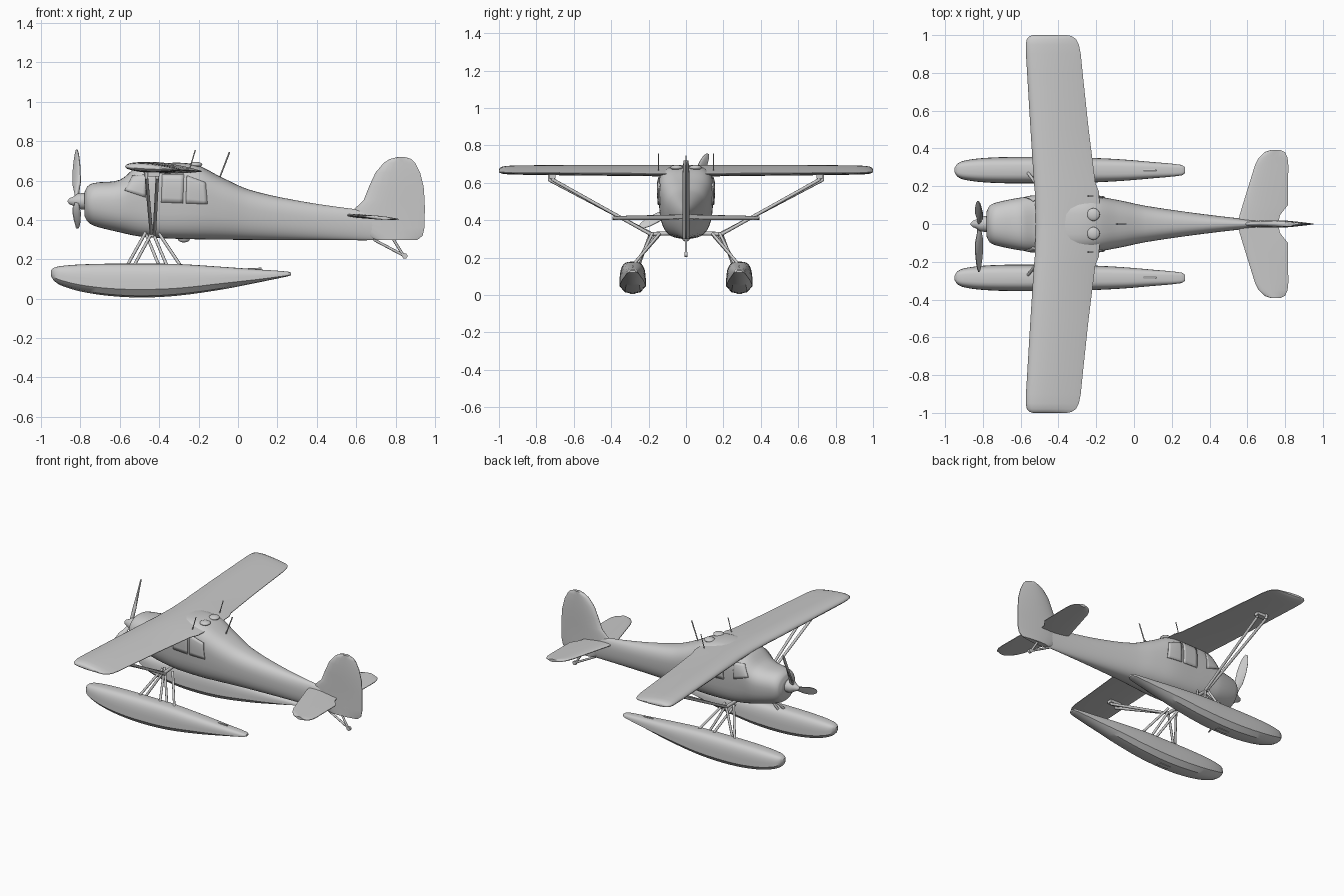
import bpy, bmesh, math
from mathutils import Vector, Matrix

if "Cube" in bpy.data.objects:
    bpy.data.objects.remove(bpy.data.objects["Cube"], do_unlink=True)

grey = bpy.data.materials.new("light_grey")
grey.use_nodes = True
grey.diffuse_color = (0.6, 0.6, 0.6, 1)
grey.node_tree.nodes["Principled BSDF"].inputs["Base Color"].default_value = (0.6, 0.6, 0.6, 1)


def finish(name, bm, mirror=False, angle=40):
    """Turn a bmesh into a shaded object, optionally mirrored left to right."""
    bmesh.ops.recalc_face_normals(bm, faces=bm.faces)
    mesh = bpy.data.meshes.new(name)
    bm.to_mesh(mesh)
    bm.free()
    for p in mesh.polygons:
        p.use_smooth = True
    mesh.set_sharp_from_angle(angle=math.radians(angle))
    mesh.materials.append(grey)
    obj = bpy.data.objects.new(name, mesh)
    bpy.context.collection.objects.link(obj)
    if mirror:
        mod = obj.modifiers.new("mirror", "MIRROR")
        mod.use_axis = (False, True, False)
        mod.use_mirror_merge = False
    return obj


def loft(name, rings, mirror=False, angle=40):
    """Skin closed rings of equal length and cap both ends."""
    bm = bmesh.new()
    rows = [[bm.verts.new(p) for p in ring] for ring in rings]
    n = len(rows[0])
    for a, b in zip(rows, rows[1:]):
        for i in range(n):
            j = (i + 1) % n
            bm.faces.new((a[i], a[j], b[j], b[i]))
    bm.faces.new(rows[0])
    bm.faces.new(rows[-1])
    return finish(name, bm, mirror, angle)


def rods(name, pairs, radius, mirror=False):
    """Straight round rods between pairs of points."""
    bm = bmesh.new()
    for a, b in pairs:
        a, b = Vector(a), Vector(b)
        d = b - a
        m = Matrix.Translation((a + b) / 2) @ d.to_track_quat("Z", "Y").to_matrix().to_4x4()
        bmesh.ops.create_cone(bm, cap_ends=True, segments=10, radius1=radius,
                              radius2=radius, depth=d.length, matrix=m)
    return finish(name, bm, mirror)


def blob(name, centre, size, mirror=False):
    bm = bmesh.new()
    m = Matrix.Translation(centre) @ Matrix.Diagonal((*size, 1))
    bmesh.ops.create_uvsphere(bm, u_segments=20, v_segments=12, radius=1, matrix=m)
    return finish(name, bm, mirror)


def block(name, centre, size, mirror=False):
    bm = bmesh.new()
    m = Matrix.Translation(centre) @ Matrix.Diagonal((*size, 1))
    bmesh.ops.create_cube(bm, size=1, matrix=m)
    return finish(name, bm, mirror)


def spline(table, x):
    """Smoothly interpolate table rows keyed by their first entry."""
    k = max(0, min(len(table) - 2, sum(r[0] <= x for r in table) - 1))
    a, b = table[k], table[k + 1]
    p, q = table[max(k - 1, 0)], table[min(k + 2, len(table) - 1)]
    h = b[0] - a[0]
    t = (x - a[0]) / h
    out = []
    for i in range(1, len(a)):
        m0 = (b[i] - p[i]) / (b[0] - p[0]) * h
        m1 = (q[i] - a[i]) / (q[0] - a[0]) * h
        out.append((2*t**3 - 3*t*t + 1) * a[i] + (t**3 - 2*t*t + t) * m0
                   + (3*t*t - 2*t**3) * b[i] + (t**3 - t*t) * m1)
    return out


def power(v, e):
    return math.copysign(abs(v) ** e, v)


def samples(table, steps):
    return [a[0] + (b[0] - a[0]) * i / steps for a, b in zip(table, table[1:])
            for i in range(steps)] + [table[-1][0]]


# Fuselage: x, half width, bottom, top, squareness
BODY = [(-.78, .07, .42, .54, 2), (-.765, .1, .393, .57, 2.1), (-.73, .118, .37, .588, 2.3),
        (-.6, .145, .337, .604, 2.6), (-.51, .15, .318, .672, 3), (-.4, .152, .308, .688, 3.4),
        (-.22, .152, .302, .682, 3.2), (-.08, .13, .3, .615, 2.8), (.06, .1, .299, .553, 2.6),
        (.31, .062, .298, .497, 2.4), (.57, .03, .297, .458, 2.2), (.75, .014, .298, .44, 2),
        (.9, .008, .305, .42, 2)]


def flare(t):
    return .95 + .1 * t


def body_ring(x, count=40):
    w, lo, hi, n = spline(BODY, x)
    ring = []
    for i in range(count):
        a = 2 * math.pi * i / count
        t = power(math.sin(a), 2 / n)
        ring.append((x, w * flare(t) * power(math.cos(a), 2 / n), (lo + hi) / 2 + (hi - lo) / 2 * t))
    return ring


loft("fuselage", [body_ring(x) for x in samples(BODY, 5)], angle=50)


def side_point(x, z, gap):
    w, lo, hi, n = spline(BODY, x)
    t = max(-.98, min(.98, (2 * z - lo - hi) / (hi - lo)))
    return (x, w * flare(t) * (1 - abs(t) ** n) ** (1 / n) + gap, z)


def window(name, corners, steps=6):
    """Thin pane that follows the side of the fuselage."""
    a, b, c, d = [Vector(p) for p in corners]
    bm = bmesh.new()
    grid = []
    for i in range(steps + 1):
        u = i / steps
        points = [a.lerp(b, u).lerp(d.lerp(c, u), j / steps) for j in range(steps + 1)]
        grid.append([bm.verts.new(side_point(p.x, p.y, .003)) for p in points])
    for i in range(steps):
        for j in range(steps):
            bm.faces.new((grid[i][j], grid[i+1][j], grid[i+1][j+1], grid[i][j+1]))
    obj = finish(name, bm, True)
    mod = obj.modifiers.new("thickness", "SOLIDIFY")
    mod.thickness, mod.offset = .006, 0


window("front_window", [(-.575, .55), (-.47, .515), (-.465, .63), (-.535, .625)])
window("middle_window", [(-.39, .49), (-.28, .485), (-.275, .63), (-.385, .63)])
window("rear_window", [(-.265, .485), (-.155, .48), (-.165, .59), (-.26, .625)])

# Cowl nose ring and spinner
SPIN = [(-.865, .004), (-.855, .016), (-.835, .024), (-.815, .038), (-.79, .042), (-.77, .042)]
loft("spinner", [[(x, r * math.cos(a), .495 + r * math.sin(a))
                  for a in [math.tau * i / 24 for i in range(24)]] for x, r in SPIN])


def foil(le, te, thick, low, count=10):
    """Closed aerofoil outline as chord position and height."""
    us = [(1 - math.cos(math.pi * i / count)) / 2 for i in range(count + 1)]
    def h(u):
        return thick * (2.6 * math.sqrt(u) * (1 - u) ** .9 * (1 - .25 * u)) + .002
    top = [(le + (te - le) * u, h(u)) for u in us]
    bottom = [(le + (te - le) * u, -low * h(u)) for u in reversed(us)]
    return top + bottom


# Wing: span, leading edge, trailing edge, thickness
HALF = [(0, -.52, -.18, .033), (.17, -.525, -.185, .033), (.22, -.53, -.205, .032),
        (.5, -.548, -.24, .031), (.8, -.566, -.272, .028), (.9, -.572, -.282, .026),
        (.95, -.573, -.292, .024), (.98, -.567, -.308, .02), (.995, -.552, -.33, .012),
        (1, -.535, -.355, .004)]
SPAN = [(-y, a, b, t) for y, a, b, t in reversed(HALF[1:])] + HALF
loft("wing", [[(x, y, .669 - .06 * (x + .55) + h) for x, h in foil(a, b, t, .75)]
              for y, a, b, t in SPAN])

# Fin and rudder: height, leading edge, trailing edge
FIN = [(.298, .7, .91), (.32, .65, .938), (.36, .62, .947), (.455, .59, .949), (.5, .638, .948),
       (.57, .666, .943), (.64, .698, .925), (.69, .74, .9), (.71, .772, .88), (.719, .81, .85)]
loft("fin", [[(x, h, z) for x, h in foil(a, b, .018 if z < .65 else .09 * (.85 - z), 1)]
             for z, a, b in FIN])

# Tailplane: span, leading edge, trailing edge
TAIL = [(0, .55, .76), (.05, .56, .775), (.1, .575, .815), (.31, .64, .817), (.35, .66, .813),
        (.38, .69, .8), (.392, .725, .775)]
loft("tailplane", [[(x, y, .424 - .08 * (x - .56) + h) for x, h in foil(a, b, .008, 1)]
                   for y, a, b in TAIL], mirror=True)

# Propeller blades: radius, chord, thickness
BLADE = [(0, .02, .012), (.05, .025, .011), (.1, .052, .008), (.17, .06, .006), (.23, .052, .004),
         (.265, .036, .003), (.285, .012, .002)]
for name, turn in (("upper_blade", -24), ("lower_blade", 118)):
    spin = Matrix.Translation((-.82, 0, .495)) @ Matrix.Rotation(math.radians(turn), 4, "X")
    rings = []
    for r, c, t in BLADE:
        twist = Matrix.Rotation(math.radians(62 - 130 * r), 4, "Z")
        rings.append([spin @ twist @ Vector((h, u, r)) for u, h in foil(-c / 2, c / 2, t, 1, 6)])
    loft(name, rings)

# Floats: x, half width, deck, chine, keel
FLOAT = [(-.95, .012, .145, .128, .115), (-.935, .034, .157, .11, .092), (-.9, .05, .166, .094, .068),
         (-.8, .064, .174, .07, .037), (-.65, .07, .178, .052, .014), (-.48, .07, .178, .047, .006),
         (-.3, .068, .176, .054, .016), (-.08, .058, .162, .078, .047), (.1, .043, .149, .098, .082),
         (.25, .028, .138, .118, .113), (.27, .016, .132, .122, .119)]


def float_ring(x):
    w, deck, chine, keel = spline(FLOAT, x)
    ring = []
    for i in range(19):
        a = math.pi * i / 18
        ring.append((x, .285 + w * power(math.cos(a), .6), chine + (deck - chine) * math.sin(a) ** .65))
    for k in (-.6, 0, .6):
        ring.append((x, .285 + w * k, keel + (chine - keel) * abs(k) * .35))
    return ring


loft("float", [float_ring(x) for x in samples(FLOAT, 4)], mirror=True, angle=35)
block("float_step_plate", (-.48, .285, .014), (.09, .03, .016), True)
rods("float_cleat", [((.05, .285, .15), (.12, .285, .153))], .005, True)

# Wing struts with their upper brackets
rods("wing_strut", [((-.465, .73, .615), (-.44, .19, .33)), ((-.41, .71, .615), (-.425, .19, .325)),
                    ((-.465, .73, .655), (-.465, .73, .61)), ((-.41, .71, .65), (-.41, .71, .61))],
     .009, True)
block("strut_bracket", (-.438, .715, .632), (.08, .035, .02), True)

# Float struts and the short spar they hang from
rods("float_strut", [((-.47, .15, .335), (-.565, .275, .165)), ((-.44, .19, .33), (-.53, .25, .165)),
                     ((-.43, .18, .33), (-.36, .26, .165)), ((-.4, .14, .33), (-.29, .28, .165)),
                     ((-.47, .13, .335), (-.4, .28, .165))], .008, True)
rods("float_spar", [((-.44, .08, .33), (-.435, .2, .325))], .011, True)

# Roof domes, aerials and belly fairing
blob("roof_dome", (-.215, .05, .681), (.034, .034, .014), True)
rods("rear_aerial", [((-.095, 0, .61), (-.043, 0, .745))], .004)
rods("side_aerial", [((-.245, .148, .66), (-.217, .148, .755))], .003, True)
blob("belly_fairing", (-.275, 0, .302), (.03, .02, .016))

# Tail skid with a small wheel
rods("tail_skid", [((.69, 0, .3), (.85, 0, .215)), ((.79, 0, .3), (.84, 0, .22))], .007)
rods("tail_wheel", [((.847, -.008, .217), (.847, .008, .217))], .014)
